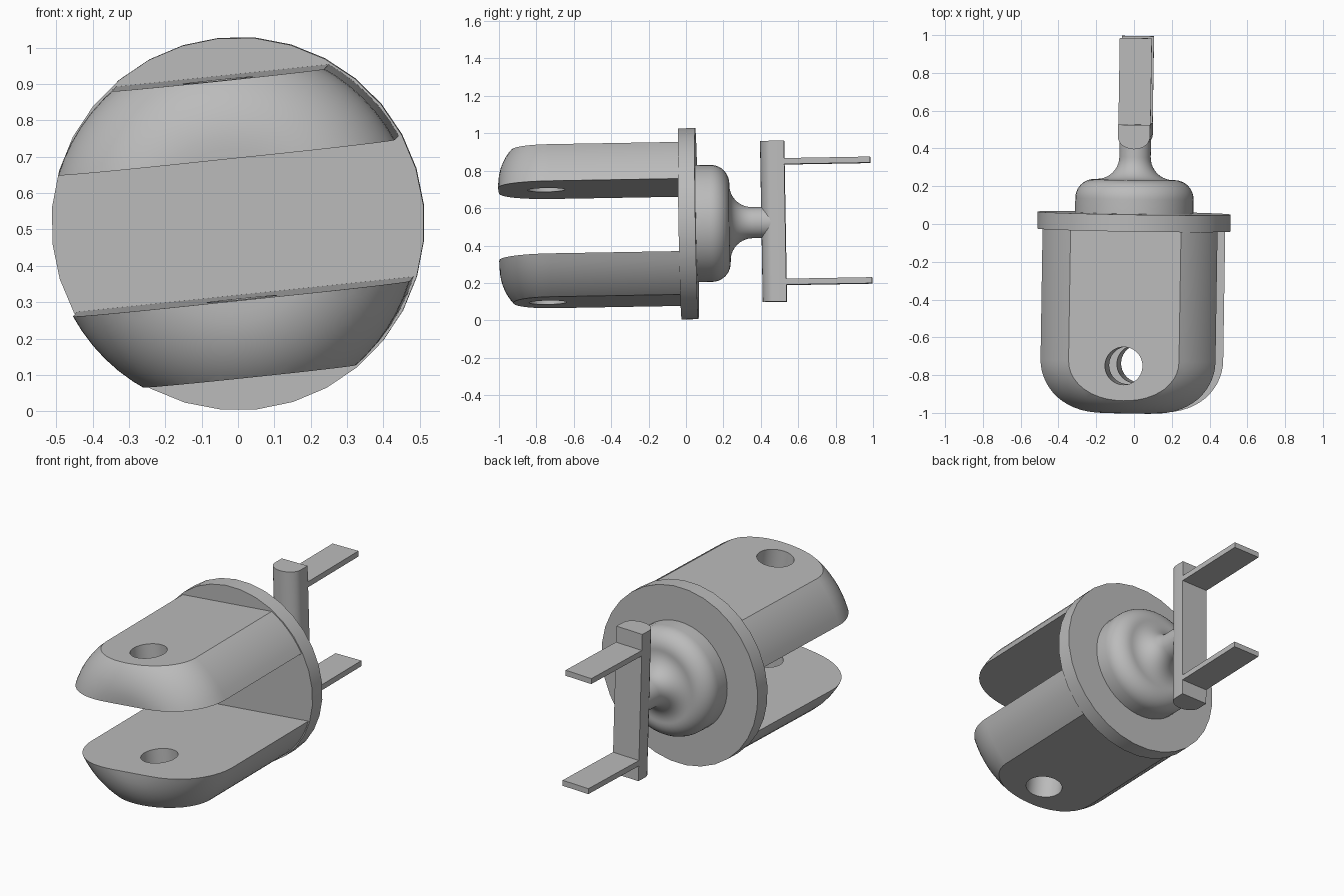
import bpy, bmesh
from math import sin, cos, pi, radians
from mathutils import Matrix, Vector

cube = bpy.data.objects.get("Cube")
if cube:
    bpy.data.objects.remove(cube)

grey = bpy.data.materials.new("plain grey")
grey.use_nodes = True
colour = (0.5, 0.5, 0.5, 1)
grey.diffuse_color = colour
grey.node_tree.nodes["Principled BSDF"].inputs["Base Color"].default_value = colour


def pose(roll):
    """Slightly skewed placement of the whole model, with its own roll about y."""
    return (Matrix.Translation((0, 0, 0.516)) @ Matrix.Rotation(radians(1), 4, 'X')
            @ Matrix.Rotation(radians(-0.9), 4, 'Z') @ Matrix.Rotation(radians(roll), 4, 'Y'))


def finish(name, bm, roll):
    bmesh.ops.remove_doubles(bm, verts=bm.verts, dist=1e-5)
    bmesh.ops.recalc_face_normals(bm, faces=bm.faces)
    bm.transform(pose(roll))
    mesh = bpy.data.meshes.new(name)
    bm.to_mesh(mesh)
    bm.free()
    mesh.materials.append(grey)
    obj = bpy.data.objects.new(name, mesh)
    bpy.context.collection.objects.link(obj)
    return obj


def smooth(obj):
    bpy.ops.object.select_all(action='DESELECT')
    obj.select_set(True)
    bpy.context.view_layer.objects.active = obj
    bpy.ops.object.shade_smooth_by_angle(angle=radians(30))


def arc(r, y, radius, start, end, n=10):
    """Profile points (distance from axis, y) along an arc."""
    angles = [radians(start + (end - start) * i / n) for i in range(n + 1)]
    return [(r + radius * cos(a), y + radius * sin(a)) for a in angles]


def lathe(profile, steps):
    """Closed solid from a profile turned about the y axis."""
    bm = bmesh.new()
    verts = [bm.verts.new((r, y, 0)) for r, y in profile]
    edges = [bm.edges.new(pair) for pair in zip(verts, verts[1:])]
    bmesh.ops.spin(bm, geom=verts + edges, cent=(0, 0, 0), axis=(0, 1, 0),
                   angle=2 * pi, steps=steps, use_duplicate=False)
    bmesh.ops.remove_doubles(bm, verts=bm.verts, dist=1e-5)
    return bm


def cut(bm, height, keep_above):
    """Slice with a level plane and cap the opening."""
    side = 1 if keep_above else -1
    res = bmesh.ops.bisect_plane(bm, geom=bm.verts[:] + bm.edges[:] + bm.faces[:],
                                 plane_co=(0, 0, height), plane_no=(0, 0, side),
                                 clear_inner=True)
    edges = [e for e in res["geom_cut"] if isinstance(e, bmesh.types.BMEdge)]
    bmesh.ops.contextual_create(bm, geom=edges)


def box(bm, low, high):
    low, high = Vector(low), Vector(high)
    place = Matrix.Translation((low + high) / 2) @ Matrix.Diagonal((*(high - low), 1))
    bmesh.ops.create_cube(bm, size=1, matrix=place)


# Round flange
smooth(finish("flange", lathe([(0, -0.032), (0.513, -0.032), (0.513, 0.058), (0, 0.058)], 32), -6))

# Hole cutter through both prongs
bm = bmesh.new()
bmesh.ops.create_cone(bm, cap_ends=True, segments=40, radius1=0.1, radius2=0.1, depth=1.4,
                      matrix=Matrix.Translation((0, -0.745, 0)))
cutter = finish("hole_cutter", bm, -6)
cutter.hide_render = True
cutter.hide_set(True)

# Two prongs sliced from a round-ended cylinder
prong_profile = [(0, -1)] + arc(0.225, -0.72, 0.28, -90, 0, 14) + [(0.505, -0.02), (0, -0.02)]
for name, low, high in (("upper_prong", 0.195, 0.41), ("lower_prong", -0.41, -0.195)):
    bm = lathe(prong_profile, 64)
    cut(bm, low, True)
    cut(bm, high, False)
    prong = finish(name, bm, -6)
    hole = prong.modifiers.new("hole", 'BOOLEAN')
    hole.operation = 'DIFFERENCE'
    hole.solver = 'EXACT'
    hole.object = cutter
    bpy.ops.object.select_all(action='DESELECT')
    bpy.context.view_layer.objects.active = prong
    prong.select_set(True)
    bpy.ops.object.modifier_apply(modifier=hole.name)
    smooth(prong)
bpy.data.objects.remove(cutter)

# Rounded knob flowing into the neck
knob_profile = ([(0, 0.05), (0.313, 0.05)] + arc(0.213, 0.135, 0.1, 0, 90)
                + arc(0.203, 0.355, 0.12, -90, -180) + [(0.083, 0.48), (0, 0.48)])
smooth(finish("knob", lathe(knob_profile, 48), -6))

# Upright bar with a rounded front
bm = bmesh.new()
outline = [(0.085, 0.532)] + [(0.085 * cos(a), 0.468 - 0.065 * sin(a))
                              for a in (pi * i / 14 for i in range(15))] + [(-0.085, 0.532)]
base = bm.faces.new([bm.verts.new((x, y, -0.425)) for x, y in outline])
ext = bmesh.ops.extrude_face_region(bm, geom=[base])
bmesh.ops.translate(bm, vec=(0, 0, 0.86),
                    verts=[v for v in ext["geom"] if isinstance(v, bmesh.types.BMVert)])
smooth(finish("crossbar", bm, -1))

# Flat tabs behind the bar
for name, z in (("upper_tab", 0.325), ("lower_tab", -0.32)):
    bm = bmesh.new()
    box(bm, (-0.085, 0.525, z - 0.016), (0.085, 0.99, z + 0.016))
    finish(name, bm, -1)
